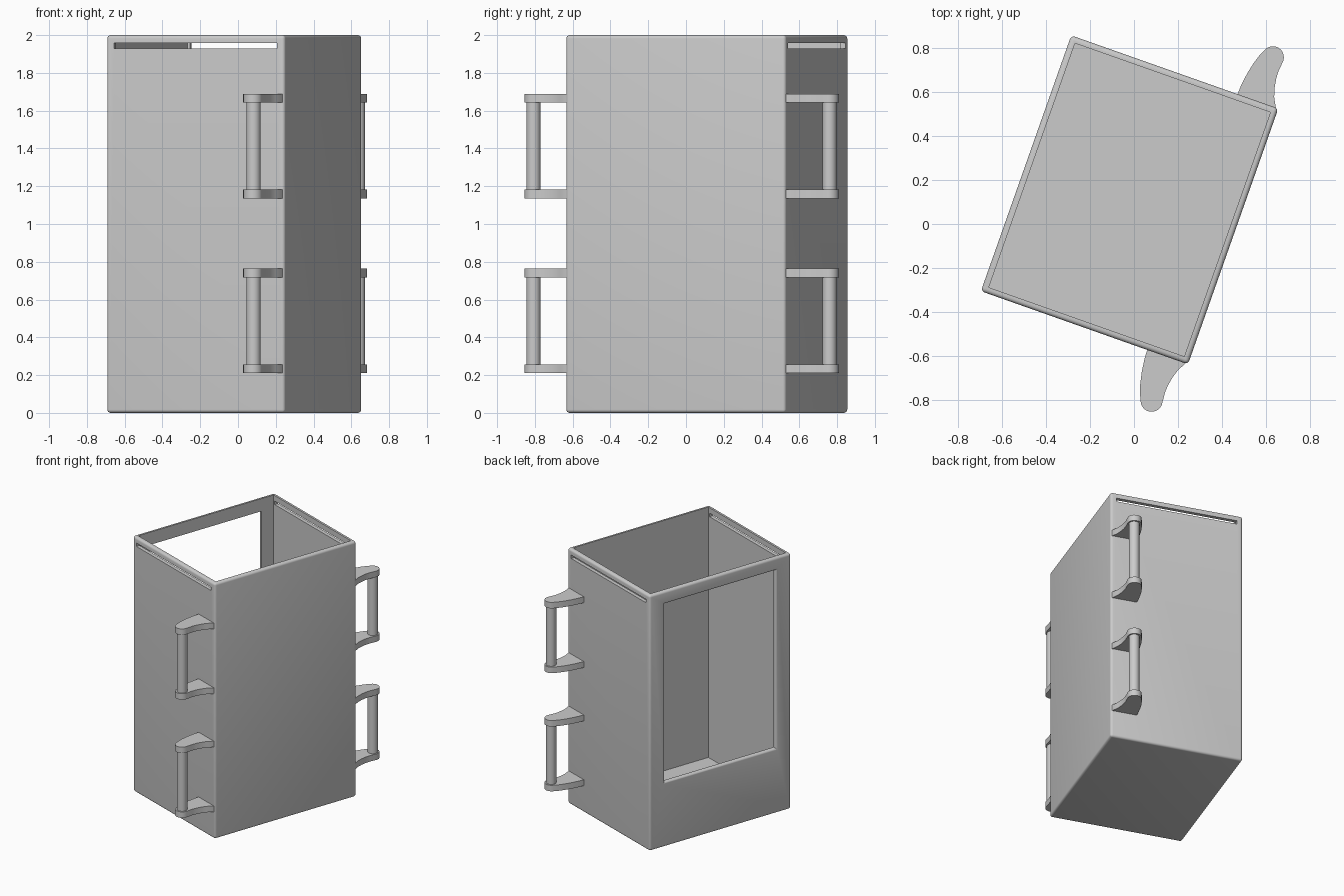
import bpy, bmesh, math

if "Cube" in bpy.data.objects:
    bpy.data.objects.remove(bpy.data.objects["Cube"])

W, D, H = 0.5, 0.6175, 2.0      # half width, half depth, height of the bin
T, R = 0.04, 0.018              # wall thickness, edge rounding
TURN = math.radians(-19.45)

grey = bpy.data.materials.new("light grey")
grey.diffuse_color = (0.6, 0.6, 0.6, 1)
grey.use_nodes = True
grey.node_tree.nodes["Principled BSDF"].inputs["Base Color"].default_value = grey.diffuse_color


def finish(bm, name):
    bmesh.ops.recalc_face_normals(bm, faces=bm.faces)
    me = bpy.data.meshes.new(name)
    bm.to_mesh(me)
    bm.free()
    ob = bpy.data.objects.new(name, me)
    bpy.context.collection.objects.link(ob)
    me.materials.append(grey)
    return ob


def box(name, x, y, z):
    """Box from (min, max) pairs."""
    bm = bmesh.new()
    bmesh.ops.create_cube(bm, size=1)
    for v in bm.verts:
        v.co = [r[1] if c > 0 else r[0] for c, r in zip(v.co, (x, y, z))]
    return finish(bm, name)


def cut(ob, cutter):
    cutter.hide_render = True
    m = ob.modifiers.new("cut", 'BOOLEAN')
    m.operation, m.solver, m.object = 'DIFFERENCE', 'EXACT', cutter
    bpy.context.view_layer.objects.active = ob
    bpy.ops.object.modifier_apply(modifier=m.name)
    bpy.data.objects.remove(cutter)


# Open bin: rounded outside edges and rim, sharp inner corners
bm = bmesh.new()
bmesh.ops.create_cube(bm, size=1)
for v in bm.verts:
    v.co = (v.co.x * 2 * W, v.co.y * 2 * D, (v.co.z + 0.5) * H)
edges = list(bm.edges)
top = max(bm.faces, key=lambda f: f.calc_center_median().z)
bmesh.ops.inset_region(bm, faces=[top], thickness=T)
edges = [e for e in bm.edges
         if all(abs(abs(v.co.x) - W) < 1e-4 for v in e.verts)
         or (all(v.co.z > H - 1e-4 for v in e.verts))
         or all(abs(abs(v.co.y) - D) < 1e-4 for v in e.verts)]
rim = set(top.edges)
ext = bmesh.ops.extrude_face_region(bm, geom=[top])
bmesh.ops.delete(bm, geom=[f for f in [top] if f.is_valid], context='FACES_ONLY')
for v in ext["geom"]:
    if isinstance(v, bmesh.types.BMVert):
        v.co.z = T
bm.edges.ensure_lookup_table()


def rounded(e):
    a, b = e.verts
    outer = all(abs(abs(v.co.x) - W) < 1e-4 and abs(abs(v.co.y) - D) < 1e-4 for v in e.verts)
    inner_rim = all(v.co.z > H - 1e-4 and abs(abs(v.co.x) - W + T) < 1e-4 for v in e.verts)
    return outer or inner_rim


bmesh.ops.recalc_face_normals(bm, faces=bm.faces)
bmesh.ops.bevel(bm, geom=[e for e in bm.edges if rounded(e)], offset=R,
                segments=5, profile=0.5, affect='EDGES')
bin_body = finish(bm, "bin_body")

# Large window with rounded lips in the left wall
bm = bmesh.new()
arc = [math.radians(a) for a in (0, 18, 36, 54, 72, 90)]
half = [(-W - 0.03, R)] + [(-W - 0.0005 + R * (1 - math.cos(a)), R * (1 - math.sin(a))) for a in arc]
sections = half + [(-2 * W + T - x, g) for x, g in reversed(half)]
rings = []
for x, g in sections:
    y, lo, hi = 0.483 + g, 0.508 - g, 1.9 + g
    rings.append([bm.verts.new((x, *p)) for p in ((-y, lo), (y, lo), (y, hi), (-y, hi))])
for a, b in zip(rings, rings[1:]):
    for i in range(4):
        j = (i + 1) % 4
        bm.faces.new((a[i], a[j], b[j], b[i]))
bm.faces.new(rings[0])
bm.faces.new(rings[-1])
cut(bin_body, finish(bm, "window_cutter"))

# Thin slots under the rim, front and back
for s in (-1, 1):
    ys = sorted((s * (D - T - 0.02), s * (D + 0.02)))
    cut(bin_body, box("slot_cutter", (-0.457, 0.457), ys, (1.93, 1.957)))

# Curved bracket outline, running from the wall round the tip and back
CX, CY = 0.399, -0.8295
outline = [(0.302, -0.60), (0.305, -0.66), (0.313, -0.72), (0.325, -0.775), (0.338, -0.815)]
outline += [(CX + 0.05 * math.cos(math.radians(a)), CY + 0.05 * math.sin(math.radians(a)))
            for a in range(200, 376, 16)]
outline += [(0.444, -0.775), (0.446, -0.74), (0.453, -0.70), (0.465, -0.66), (0.488, -0.617), (0.488, -0.60)]


def bracket(name, s, z):
    bm = bmesh.new()
    face = bm.faces.new([bm.verts.new((x, -s * y, z)) for x, y in outline])
    new = bmesh.ops.extrude_face_region(bm, geom=[face])["geom"]
    bmesh.ops.translate(bm, vec=(0, 0, 0.047),
                        verts=[v for v in new if isinstance(v, bmesh.types.BMVert)])
    return finish(bm, name)


def grip(name, s, z0, z1):
    bm = bmesh.new()
    bmesh.ops.create_cone(bm, cap_ends=True, segments=32, radius1=0.037, radius2=0.037, depth=z1 - z0)
    bmesh.ops.translate(bm, verts=bm.verts, vec=(0.402, -s * -0.831 if s > 0 else -0.831, (z0 + z1) / 2))
    return finish(bm, name)


# Two handles on the front wall and two on the back wall
for s, side in ((-1, "front"), (1, "back")):
    for z, level in ((0.21, "lower"), (1.135, "upper")):
        bracket(f"{side}_{level}_bottom_bracket", s, z)
        bracket(f"{side}_{level}_top_bracket", s, z + 0.507)
        grip(f"{side}_{level}_grip", s, z + 0.04, z + 0.515)

# Turn the whole model and smooth the rounded parts
for ob in bpy.context.collection.objects:
    ob.location = (-0.02, 0.11, 0)
    ob.rotation_euler.z = TURN
    ob.select_set(True)
bpy.context.view_layer.objects.active = bin_body
bpy.ops.object.shade_smooth_by_angle(angle=math.radians(35))
